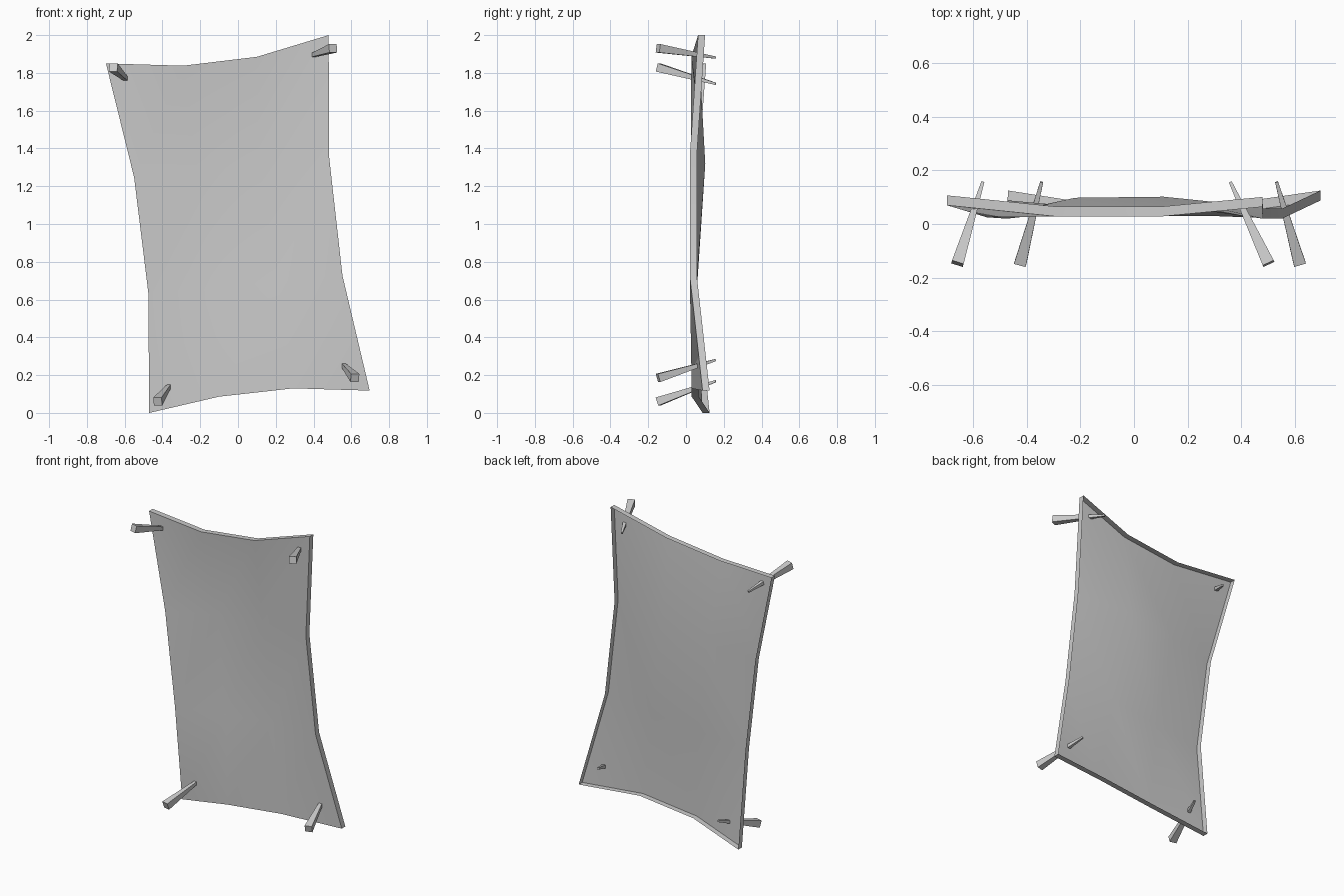
import bpy, bmesh, math
from mathutils import Vector, Matrix

if "Cube" in bpy.data.objects:
    bpy.data.objects.remove(bpy.data.objects["Cube"])


def finish(bm, name, smooth=False):
    me = bpy.data.meshes.new(name)
    bm.to_mesh(me)
    bm.free()
    ob = bpy.data.objects.new(name, me)
    bpy.context.collection.objects.link(ob)
    if smooth:
        bpy.ops.object.select_all(action='DESELECT')
        ob.select_set(True)
        bpy.context.view_layer.objects.active = ob
        bpy.ops.object.shade_smooth_by_angle(angle=math.radians(35))
    return ob


# Stretched hide: 4 x 4 control points (front surface), rows from bottom to top
rows = [
    [(-0.47, 0.088, 0.0), (-0.10, 0.03, 0.086), (0.293, 0.03, 0.13), (0.697, 0.088, 0.118)],
    [(-0.475, 0.02, 0.637), (-0.13, 0.058, 0.66), (0.21, 0.058, 0.70), (0.553, 0.02, 0.727)],
    [(-0.55, 0.025, 1.247), (-0.22, 0.098, 1.28), (0.11, 0.102, 1.32), (0.482, 0.02, 1.358)],
    [(-0.699, 0.07, 1.85), (-0.29, 0.028, 1.838), (0.10, 0.028, 1.885), (0.48, 0.064, 2.0)],
]
bm = bmesh.new()
grid = [[bm.verts.new(p) for p in row] for row in rows]
for j in range(3):
    for i in range(3):
        bm.faces.new((grid[j][i], grid[j][i + 1], grid[j + 1][i + 1], grid[j + 1][i]))
# Rim turned straight back around the edge; the back stays open
rim = [e for e in bm.edges if e.is_boundary]
res = bmesh.ops.extrude_edge_only(bm, edges=rim)
bmesh.ops.translate(bm, vec=(0, 0.037, 0),
                    verts=[g for g in res["geom"] if isinstance(g, bmesh.types.BMVert)])
bmesh.ops.recalc_face_normals(bm, faces=bm.faces)
bm.faces.ensure_lookup_table()
if bm.faces[4].normal.y > 0:
    bmesh.ops.reverse_faces(bm, faces=bm.faces)
finish(bm, "stretched_hide", smooth=True)


# Tapered square pegs through the corners, thick end at the front
def peg(name, a, b):
    a, b = Vector(a), Vector(b)
    d = b - a
    bm = bmesh.new()
    bmesh.ops.create_cone(bm, cap_ends=True, segments=4, radius1=0.032, radius2=0.008, depth=d.length)
    bmesh.ops.rotate(bm, verts=bm.verts, matrix=Matrix.Rotation(math.pi / 4, 3, 'Z'))
    bmesh.ops.transform(bm, verts=bm.verts,
                        matrix=Matrix.Translation((a + b) / 2) @ d.to_track_quat('Z', 'Y').to_matrix().to_4x4())
    finish(bm, name)


peg("peg_top_left", (-0.66, -0.148, 1.829), (-0.565, 0.157, 1.742))
peg("peg_top_right", (0.503, -0.148, 1.93), (0.36, 0.157, 1.881))
peg("peg_bottom_left", (-0.425, -0.148, 0.06), (-0.345, 0.157, 0.168))
peg("peg_bottom_right", (0.619, -0.148, 0.185), (0.533, 0.157, 0.28))
